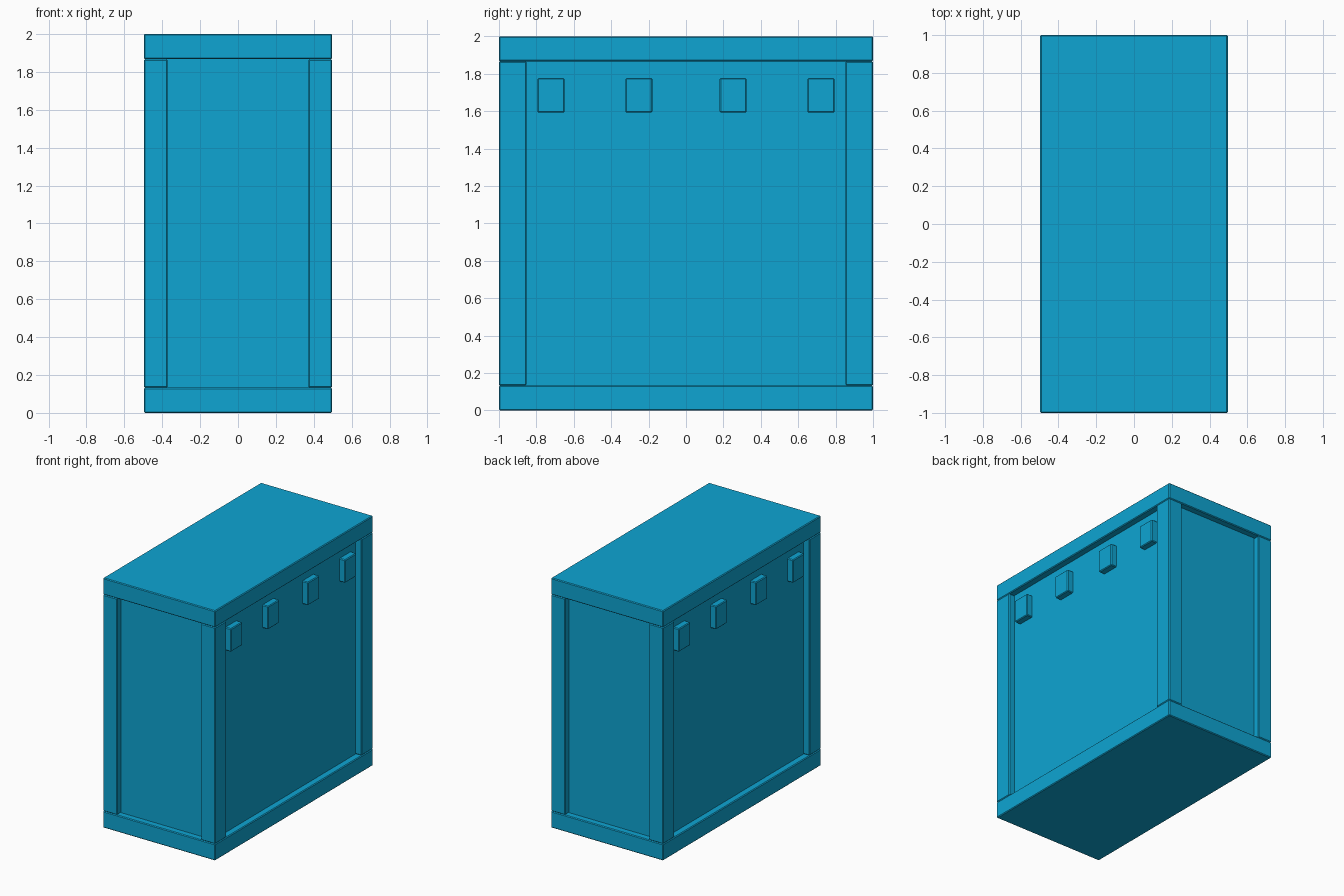
import bpy

if "Cube" in bpy.data.objects:
    bpy.data.objects.remove(bpy.data.objects["Cube"])

HX, HY, TOP = 0.497, 1.0, 2.0      # half width, half depth, height
SLAB = 0.133                       # thickness of lid and base
POST_X, POST_Y = 0.125, 0.147      # corner post section
RECESS = 0.053                     # panel set-back behind the frame

paint = bpy.data.materials.new("blue_paint")
paint.diffuse_color = (0.0044, 0.376, 0.651, 1)
paint.use_nodes = True
paint.node_tree.nodes["Principled BSDF"].inputs["Base Color"].default_value = paint.diffuse_color


def box(name, lo, hi, bevel=0.006):
    """Box between two corners with a narrow chamfer on its edges."""
    centre = [(a + b) / 2 for a, b in zip(lo, hi)]
    bpy.ops.mesh.primitive_cube_add(size=1, location=centre)
    ob = bpy.context.object
    ob.name = name
    ob.scale = [b - a for a, b in zip(lo, hi)]
    bpy.ops.object.transform_apply(location=False, rotation=False, scale=True)
    ob.data.materials.append(paint)
    if bevel:
        mod = ob.modifiers.new("chamfer", 'BEVEL')
        mod.width = bevel
        mod.segments = 1
    return ob


# Base and lid
box("base_slab", (-HX, -HY, 0), (HX, HY, SLAB))
box("lid_slab", (-HX, -HY, TOP - SLAB), (HX, HY, TOP))

# Recessed body whose faces form the four side panels
px, py = HX - RECESS, HY - RECESS
box("inner_panels", (-px, -py, SLAB - 0.02), (px, py, TOP - SLAB + 0.02), 0)

for sx, side in ((-1, "left"), (1, "right")):
    # Corner posts
    for sy, end in ((-1, "front"), (1, "back")):
        xs = sorted((sx * HX, sx * (HX - POST_X)))
        ys = sorted((sy * HY, sy * (HY - POST_Y)))
        box(f"{end}_{side}_post", (xs[0], ys[0], SLAB), (xs[1], ys[1], TOP - SLAB))
    # Row of small blocks near the top of each long side
    for i, y in enumerate((-0.722, -0.252, 0.252, 0.722)):
        xs = sorted((sx * (px - 0.02), sx * (HX - 0.003)))
        box(f"{side}_block_{i + 1}", (xs[0], y - 0.072, 1.592), (xs[1], y + 0.072, 1.777))
